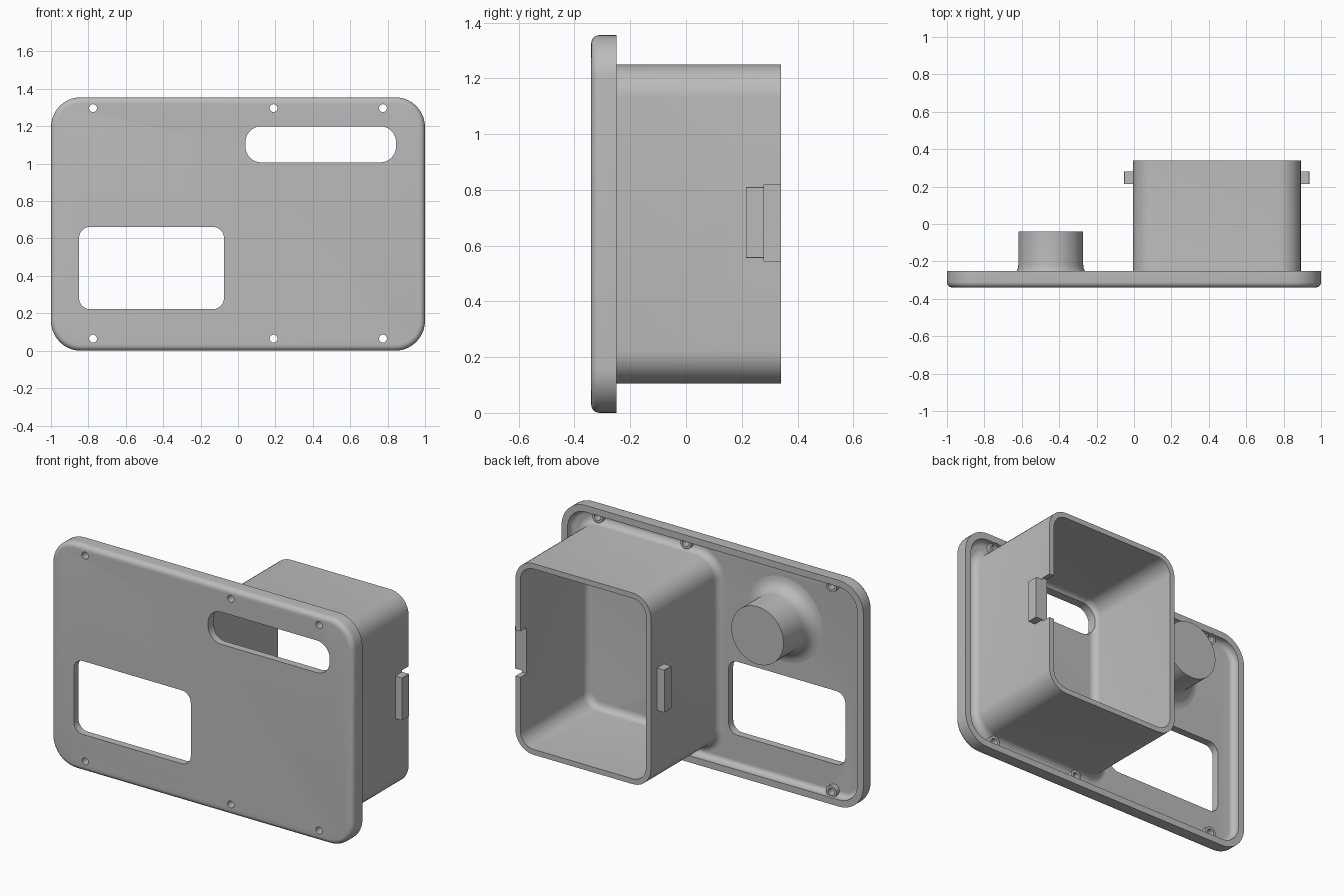
import bpy, bmesh
from math import sin, cos, pi, radians

if "Cube" in bpy.data.objects:
    bpy.data.objects.remove(bpy.data.objects["Cube"], do_unlink=True)

grey = bpy.data.materials.new("matte grey")
grey.use_nodes = True
grey.diffuse_color = (0.5, 0.5, 0.5, 1)
grey.node_tree.nodes["Principled BSDF"].inputs["Base Color"].default_value = (0.5, 0.5, 0.5, 1)


def rounded_rect(x0, x1, z0, z1, r, inset, y, seg):
    """Points of a rounded rectangle in the xz plane, shrunk by inset."""
    rad = max(r - inset, 0.002)
    xa, xb, za, zb = x0 + inset + rad, x1 - inset - rad, z0 + inset + rad, z1 - inset - rad
    pts = []
    for k, (cx, cz) in enumerate([(xb, zb), (xa, zb), (xa, za), (xb, za)]):
        for i in range(seg + 1):
            a = (k + i / seg) * pi / 2
            pts.append((cx + rad * cos(a), y, cz + rad * sin(a)))
    return pts


def loft(name, rect, profile, ring=False, seg=10):
    """Sweep (inset, y) profile steps around a rounded rectangle."""
    bm = bmesh.new()
    loops = [[bm.verts.new(p) for p in rounded_rect(*rect, inset, y, seg)]
             for inset, y in profile]
    pairs = list(zip(loops, loops[1:]))
    if ring:
        pairs.append((loops[-1], loops[0]))
    else:
        bm.faces.new(loops[0])
        bm.faces.new(loops[-1])
    for a, b in pairs:
        for i in range(len(a)):
            j = (i + 1) % len(a)
            bm.faces.new((a[i], a[j], b[j], b[i]))
    bmesh.ops.remove_doubles(bm, verts=bm.verts, dist=1e-5)
    bmesh.ops.recalc_face_normals(bm, faces=bm.faces)
    mesh = bpy.data.meshes.new(name)
    bm.to_mesh(mesh)
    bm.free()
    mesh.materials.append(grey)
    obj = bpy.data.objects.new(name, mesh)
    bpy.context.scene.collection.objects.link(obj)
    return obj


def arc(ci, cy, r, a0, a1, n=6):
    """Quarter fillet as profile steps."""
    return [(ci + r * cos(radians(a0 + (a1 - a0) * i / n)),
             cy + r * sin(radians(a0 + (a1 - a0) * i / n))) for i in range(n + 1)]


def disc(cx, cz, r):
    return (cx - r, cx + r, cz - r, cz + r, r)


FRONT, FLOOR, RIM, BACK = -0.34, -0.295, -0.25, 0.34
SUNK = FLOOR - 0.015

# Face plate: rounded front edge, raised rim and filleted recess behind
plate = loft("face_plate", (-1, 1, 0, 1.355, 0.16),
             arc(0.03, FRONT + 0.03, 0.03, 270, 180) + [(0, RIM), (0.04, RIM)]
             + arc(0.07, FLOOR + 0.03, 0.03, 180, 270))

# Open box: flared foot outside, filleted corner inside
WALL, F = 0.032, 0.04
box = loft("open_box", (-0.005, 0.892, 0.105, 1.25, 0.12),
           [(-F, SUNK)] + arc(-F, FLOOR + F, F, 270, 360) + [(0, BACK), (WALL, BACK)]
           + arc(WALL + F, FLOOR + F, F, 180, 270) + [(WALL + F, SUNK)], ring=True)

# Round post with a flared foot
P = 0.08
post = loft("round_post", disc(-0.445, 1.0, 0.173),
            [(-P, SUNK)] + arc(-P, FLOOR + P, P, 270, 360) + [(0, -0.04)], seg=12)

# Screw bosses
screws = [(x, z) for x in (-0.775, 0.19, 0.775) for z in (0.065, 1.297)]
bosses = [loft("screw_boss", disc(x, z, 0.036), [(0, SUNK), (0, -0.268)], seg=6)
          for x, z in screws]

# Side catches on the box
for side, x0, x1 in (("left", 0.885, 0.937), ("right", -0.053, 0.0)):
    loft(side + "_catch", (x0, x1, 0.555, 0.81, 0.002), [(0, 0.215), (0, 0.28)], seg=1)

# Cutters: display slot, window, screw holes and box notch
through = [(0, -0.5), (0, -0.2)]
slot = loft("slot_cutter", (0.04, 0.845, 1.007, 1.2, 0.085), through)
window = loft("window_cutter", (-0.85, -0.075, 0.222, 0.662, 0.06), through)
notch = loft("notch_cutter", (0.8, 1.0, 0.545, 0.82, 0.002), [(0, 0.28), (0, 0.5)], seg=1)
holes = [loft("hole_cutter", disc(x, z, 0.021), through, seg=5) for x, z in screws]
cutters = [slot, window, notch] + holes


def cut(obj, tools):
    for tool in tools:
        mod = obj.modifiers.new("cut", 'BOOLEAN')
        mod.operation, mod.solver, mod.object = 'DIFFERENCE', 'EXACT', tool
    deps = bpy.context.evaluated_depsgraph_get()
    mesh = bpy.data.meshes.new_from_object(obj.evaluated_get(deps))
    obj.modifiers.clear()
    obj.data = mesh


cut(plate, [slot, window] + holes)
cut(box, [slot, notch] + holes)
for boss, hole in zip(bosses, holes):
    cut(boss, [hole])
for tool in cutters:
    bpy.data.objects.remove(tool, do_unlink=True)

# Smooth the fillets, keep the edges crisp
bpy.ops.object.select_all(action='DESELECT')
for obj in bpy.context.scene.objects:
    if obj.type == 'MESH':
        obj.select_set(True)
        bpy.context.view_layer.objects.active = obj
bpy.ops.object.shade_smooth_by_angle(angle=radians(30))
